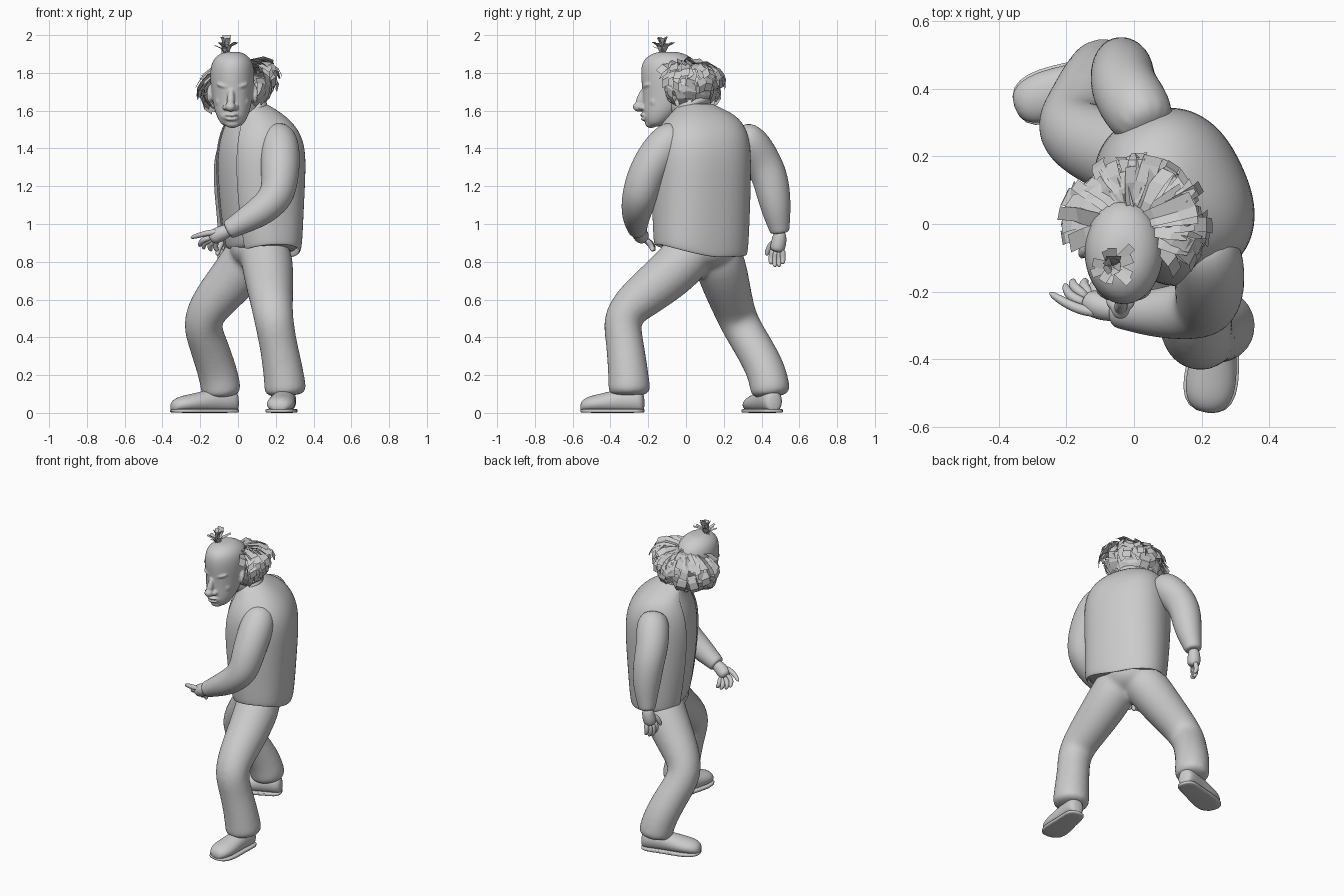
import bpy, bmesh, random
from math import sin, cos, pi, radians, copysign
from mathutils import Vector as V

if "Cube" in bpy.data.objects:
    bpy.data.objects.remove(bpy.data.objects["Cube"])

random.seed(4)

def finish(name, bm, sub=0, thick=0, smooth=True):
    bmesh.ops.recalc_face_normals(bm, faces=bm.faces)
    me = bpy.data.meshes.new(name)
    bm.to_mesh(me)
    bm.free()
    ob = bpy.data.objects.new(name, me)
    bpy.context.collection.objects.link(ob)
    if smooth:
        me.polygons.foreach_set("use_smooth", [True] * len(me.polygons))
    if thick:
        m = ob.modifiers.new("thickness", 'SOLIDIFY')
        m.thickness, m.offset = thick, -1
    if sub:
        m = ob.modifiers.new("subdivision", 'SUBSURF')
        m.levels = m.render_levels = sub
    return ob

def loft(name, rings, closed=True, sub=2, thick=0):
    bm = bmesh.new()
    rows = [[bm.verts.new(p) for p in r] for r in rings]
    n = len(rows[0])
    for a, b in zip(rows, rows[1:]):
        for i in range(n if closed else n - 1):
            j = (i + 1) % n
            bm.faces.new((a[i], a[j], b[j], b[i]))
    if closed:
        bm.faces.new(rows[0])
        bm.faces.new(rows[-1])
    return finish(name, bm, sub, thick)

def tube(name, pts, n=12, sub=2):
    """Rounded tube through (x, y, z, radius) stations."""
    c = [V(p[:3]) for p in pts]
    rings = []
    ref = V((0.3, 1, 0.2))
    for i, p in enumerate(pts):
        t = (c[min(i + 1, len(c) - 1)] - c[max(i - 1, 0)]).normalized()
        side = (ref - t * ref.dot(t)).normalized()
        ref, up = side, t.cross(side)
        rings.append([c[i] + (side * cos(2 * pi * k / n) + up * sin(2 * pi * k / n)) * p[3] * 1.03
                      for k in range(n)])
    return loft(name, rings, sub=sub)

def ball(name, loc, size, rot=(0, 0, 0)):
    bpy.ops.mesh.primitive_uv_sphere_add(segments=20, ring_count=12, location=loc,
                                         rotation=[radians(a) for a in rot])
    ob = bpy.context.object
    ob.name = name
    ob.scale = size
    bpy.ops.object.shade_smooth()
    return ob

def blend(name, obs, voxel, rounds):
    """Fuse overlapping parts into one smooth skin (first part must be unscaled)."""
    bpy.ops.object.select_all(action='DESELECT')
    for o in obs:
        o.select_set(True)
    bpy.context.view_layer.objects.active = obs[0]
    bpy.ops.object.convert(target='MESH')
    bpy.ops.object.join()
    ob = bpy.context.object
    ob.name = name
    m = ob.modifiers.new("skin", 'REMESH')
    m.mode, m.voxel_size, m.use_smooth_shade = 'VOXEL', voxel, True
    m = ob.modifiers.new("soften", 'SMOOTH')
    m.factor, m.iterations = .5, rounds

# Torso: turned towards -x; each row is centre x, y, height, half width, half depth
U, W = V((0.42, -0.91, 0)), V((0.91, 0.42, 0))
torso = [(.13, .08, .84, .25, .178), (.13, .08, .9, .256, .188), (.122, .08, 1.05, .26, .205),
         (.118, .08, 1.25, .264, .222), (.12, .08, 1.4, .263, .222), (.115, .085, 1.5, .24, .19),
         (.10, .09, 1.575, .185, .135), (.07, .06, 1.625, .1, .095), (.06, .05, 1.64, .08, .08)]

def spow(v):
    return copysign(abs(v) ** 0.85, v)

def torso_ring(row, t0, t1, n, k):
    x, y, z, a, b = row
    out = []
    for i in range(n):
        t = t0 + (t1 - t0) * i / n
        p = V((x, y, z)) - W * b * k * spow(cos(t)) + U * a * k * spow(sin(t))
        if z < .86:
            p.z += .05 * max(0, sin(t)) - .02 * max(0, -cos(t))
        out.append(p)
    return out

g = radians(25)
loft("vest", [torso_ring(r, g, 2 * pi - g, 28, 1.0) for r in torso], closed=False, thick=.012)
loft("shirt", [torso_ring(r, 0, 2 * pi, 24, .95) for r in torso])

# Trousers
hips = ball("hips", (.115, .085, .87), (.16, .18, .12))
front = tube("front_leg", [(.14, .06, .9, .13), (.155, -.02, .79, .14), (.17, -.16, .67, .127),
     (.18, -.29, .57, .112), (.19, -.343, .49, .105), (.21, -.325, .38, .1), (.235, -.31, .25, .106),
     (.25, -.3, .14, .112), (.253, -.3, .085, .114)])
rear = tube("rear_leg", [(.1, .13, .9, .13), (.04, .18, .79, .14), (-.06, .215, .67, .127),
     (-.155, .25, .56, .112), (-.195, .285, .47, .104), (-.16, .345, .37, .103), (-.115, .42, .24, .106),
     (-.09, .445, .14, .107), (-.087, .45, .08, .108)])
blend("trousers", [front, rear, hips], .013, 10)

# Shoes: sections given as fraction of length, half width and height
def shoe(name, heel, toe):
    heel, toe = V((*heel, 0)), V((*toe, 0))
    d = (toe - heel).normalized()
    s = V((-d.y, d.x, 0))
    prof = [(0, .03, .09), (.06, .058, .125), (.3, .062, .13), (.5, .07, .11),
            (.72, .08, .092), (.9, .07, .078), (1, .034, .05)]
    rings = []
    for f, w, h in prof:
        c = heel.lerp(toe, f)
        rings.append([c + s * w * cos(a) + V((0, 0, .008 + h * max(0, .5 + .62 * sin(a)) * .9))
                      for a in [2 * pi * k / 12 for k in range(12)]])
    loft(name, rings)
    left = [heel.lerp(toe, f) + s * (w + .004) for f, w, h in prof]
    right = [heel.lerp(toe, f) - s * (w + .004) for f, w, h in prof]
    outline = left + right[::-1]
    loft(name + "_sole", [[p + V((0, 0, z)) for p in outline] for z in (0, .004, .018, .021)], sub=1)

shoe("front_shoe", (.26, -.22), (.215, -.56))
shoe("rear_shoe", (.0, .47), (-.355, .345))

# Sleeves
tube("front_sleeve", [(.19, -.02, 1.49, .08), (.218, -.09, 1.44, .105), (.225, -.16, 1.35, .106),
     (.222, -.215, 1.25, .101), (.21, -.245, 1.15, .095), (.14, -.26, 1.08, .085),
     (.05, -.265, 1.025, .07), (-.04, -.258, .975, .052), (-.06, -.256, .965, .05)])
tube("rear_sleeve", [(.05, .27, 1.49, .08), (.01, .34, 1.43, .105), (-.03, .4, 1.34, .1),
     (-.035, .445, 1.25, .096), (-.035, .465, 1.15, .09), (-.04, .48, 1.06, .076),
     (-.055, .495, .97, .054), (-.057, .497, .95, .051)])

# Hands
tube("front_palm", [(-.03, -.257, .975, .034), (-.08, -.25, .955, .042), (-.12, -.235, .935, .045),
                    (-.145, -.225, .92, .032)], n=8)
tube("rear_palm", [(-.057, .497, .97, .032), (-.065, .495, .92, .042), (-.07, .485, .875, .045),
                   (-.07, .48, .85, .032)], n=8)
fingers = {
    "front": [[(-.1, -.265, .96), (-.18, -.25, .95), (-.255, -.2, .925)],
              [(-.14, -.235, .93), (-.195, -.215, .915), (-.205, -.175, .88)],
              [(-.135, -.22, .92), (-.185, -.185, .9), (-.18, -.165, .865)],
              [(-.125, -.215, .915), (-.155, -.18, .885), (-.14, -.165, .855)],
              [(-.11, -.21, .92), (-.125, -.18, .88), (-.105, -.175, .855)]],
    "rear": [[(-.08, .465, .91), (-.105, .435, .87), (-.11, .425, .83)],
             [(-.085, .46, .87), (-.1, .45, .82), (-.08, .45, .785)],
             [(-.08, .475, .86), (-.095, .47, .81), (-.075, .47, .77)],
             [(-.07, .495, .86), (-.085, .495, .81), (-.065, .49, .77)],
             [(-.06, .51, .87), (-.07, .515, .82), (-.055, .51, .785)]]}
for side, paths in fingers.items():
    for i, (a, b, c) in enumerate(paths):
        tube(f"{side}_finger_{i + 1}", [(*a, .018), (*b, .016), (*c, .012)], n=8)

# Neck, collar and head
tube("neck", [(.06, .05, 1.56, .085), (.03, 0, 1.62, .08), (-.01, -.06, 1.7, .08)])
tube("collar", [(.065, .05, 1.585, .115), (.05, .03, 1.625, .1), (.042, .02, 1.645, .09)])
HX = -.03
rows = [(1.515, -.165, .04, .035), (1.535, -.155, .066, .062), (1.585, -.13, .09, .097),
        (1.65, -.095, .104, .132), (1.71, -.085, .112, .146), (1.77, -.08, .118, .158),
        (1.83, -.083, .116, .156), (1.875, -.09, .1, .132), (1.905, -.095, .062, .08),
        (1.912, -.095, .03, .04)]
head = [loft("skull", [[(HX + 1.02 * rx * cos(2 * pi * k / 16), y + 1.02 * ry * sin(2 * pi * k / 16), z)
                        for k in range(16)] for z, y, rx, ry in rows])]
head += [tube("nose_bridge", [(HX - .005, -.222, 1.72, .014), (HX - .008, -.24, 1.67, .02),
                              (HX - .01, -.25, 1.63, .026)], n=8),
         ball("nose_tip", (HX - .01, -.25, 1.62), (.028, .032, .025)),
         ball("muzzle", (HX - .004, -.19, 1.572), (.058, .04, .036)),
         ball("upper_lip", (HX - .004, -.226, 1.578), (.036, .018, .009)),
         ball("lower_lip", (HX - .004, -.222, 1.556), (.032, .018, .01)),
         ball("chin", (HX, -.185, 1.532), (.04, .032, .024))]
for s, side in ((-1, "right"), (1, "left")):
    head += [ball("nostril", (HX - .01 + s * .026, -.23, 1.617), (.017, .022, .015)),
             ball("brow", (HX + s * .045, -.2, 1.732), (.042, .026, .014), (0, -s * 14, s * 22)),
             ball("cheek", (HX + s * .056, -.164, 1.648), (.034, .032, .036)),
             ball("ear", (HX + s * .116, -.07, 1.69), (.016, .034, .05), (-10, 0, s * 20))]
    ball(side + "_eye", (HX + s * .045, -.2, 1.698), (.019, .014, .011))
blend("head", head, .006, 3)

# Hair: flat cards swept round the back of the head
def strip(bm, pts, side, width):
    rows = [(bm.verts.new(p - side * width * .5), bm.verts.new(p + side * width * .5)) for p in pts]
    for a, b in zip(rows, rows[1:]):
        bm.faces.new((a[0], a[1], b[1], b[0]))

bm = bmesh.new()
for e0, e1, r0 in ((78, 25, .62), (60, 12, .75), (38, -8, .82), (12, -33, .82), (-12, -58, .85)):
    for i in range(24):
        phi = radians(-36 + 222 * (i + random.uniform(-.4, .4)) / 23)
        side = V((-sin(phi), cos(phi), random.uniform(-.7, .7))).normalized()
        reach = random.uniform(.9, 1.08)
        lift, drift = random.uniform(-12, 12), random.uniform(-.25, .25)
        pts = []
        for k in range(4):
            f = k / 3
            e, q = radians(e0 + lift + (e1 - e0) * f), phi + drift * f
            r = r0 + (reach - r0) * min(1, f * 1.3)
            x = .215 * r * cos(e) * cos(q)
            pts.append(V((x, .2 * r * cos(e) * sin(q), 1.74 + .145 * r * sin(e) + .17 * x)))
        strip(bm, pts, side, random.uniform(.035, .06))
finish("side_hair", bm, smooth=False)

bm = bmesh.new()
root = V((-.065, -.125, 1.895))
for i in range(15):
    a = 2 * pi * i / 15 + random.uniform(-.15, .15)
    out, side = V((cos(a), sin(a), 0)), V((-sin(a), cos(a), 0))
    r = random.uniform(.05, .088) if i % 3 else .025
    h = random.uniform(.045, .07) if i % 3 else random.uniform(.08, .1)
    strip(bm, [root, root + out * r * .4 + V((0, 0, h * .7)), root + out * r + V((0, 0, h))],
          side, .026)
strip(bm, [root, root + V((0, .01, .05)), root + V((.005, .03, .105))], V((1, 0, 0)), .045)
finish("top_tuft", bm, smooth=False)
